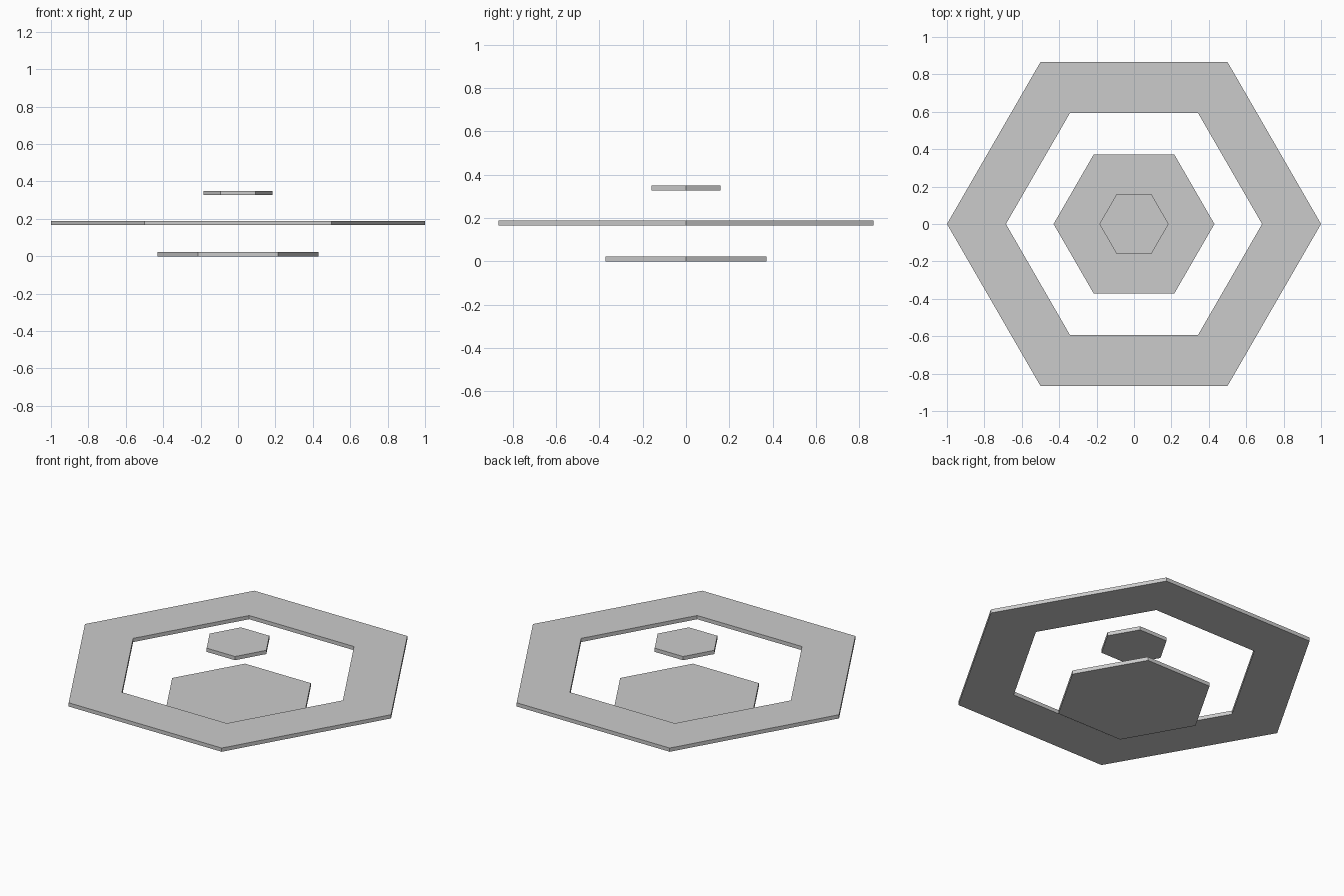
import bpy
import bmesh
from math import cos, sin, radians

cube = bpy.data.objects.get("Cube")
if cube:
    bpy.data.objects.remove(cube, do_unlink=True)

# One plain grey for every part
grey = bpy.data.materials.new("plain_grey")
grey.use_nodes = True
COLOUR = (0.6, 0.6, 0.6, 1)
grey.diffuse_color = COLOUR
grey.node_tree.nodes["Principled BSDF"].inputs["Base Color"].default_value = COLOUR


def hexagon(bm, radius, z):
    return [bm.verts.new((radius * cos(radians(60 * i)), radius * sin(radians(60 * i)), z))
            for i in range(6)]


def hex_slab(name, radius, bottom, top, hole=0):
    """Flat hexagonal slab, with a hexagonal opening when hole is given."""
    bm = bmesh.new()
    low, high = hexagon(bm, radius, bottom), hexagon(bm, radius, top)
    loops = [low, high]
    if hole:
        loops += [hexagon(bm, hole, top), hexagon(bm, hole, bottom), low]
    else:
        bm.faces.new(low[::-1])
        bm.faces.new(high)
    for a, b in zip(loops, loops[1:]):
        for i in range(6):
            j = (i + 1) % 6
            bm.faces.new((a[i], a[j], b[j], b[i]))
    bmesh.ops.recalc_face_normals(bm, faces=bm.faces)
    mesh = bpy.data.meshes.new(name)
    bm.to_mesh(mesh)
    bm.free()
    mesh.materials.append(grey)
    obj = bpy.data.objects.new(name, mesh)
    bpy.context.collection.objects.link(obj)
    return obj


# Lower plate, surrounding ring and small floating plate
hex_slab("lower_plate", 0.43, 0, 0.022)
hex_slab("outer_ring", 1, 0.166, 0.188, hole=0.685)
hex_slab("upper_plate", 0.185, 0.328, 0.35)
